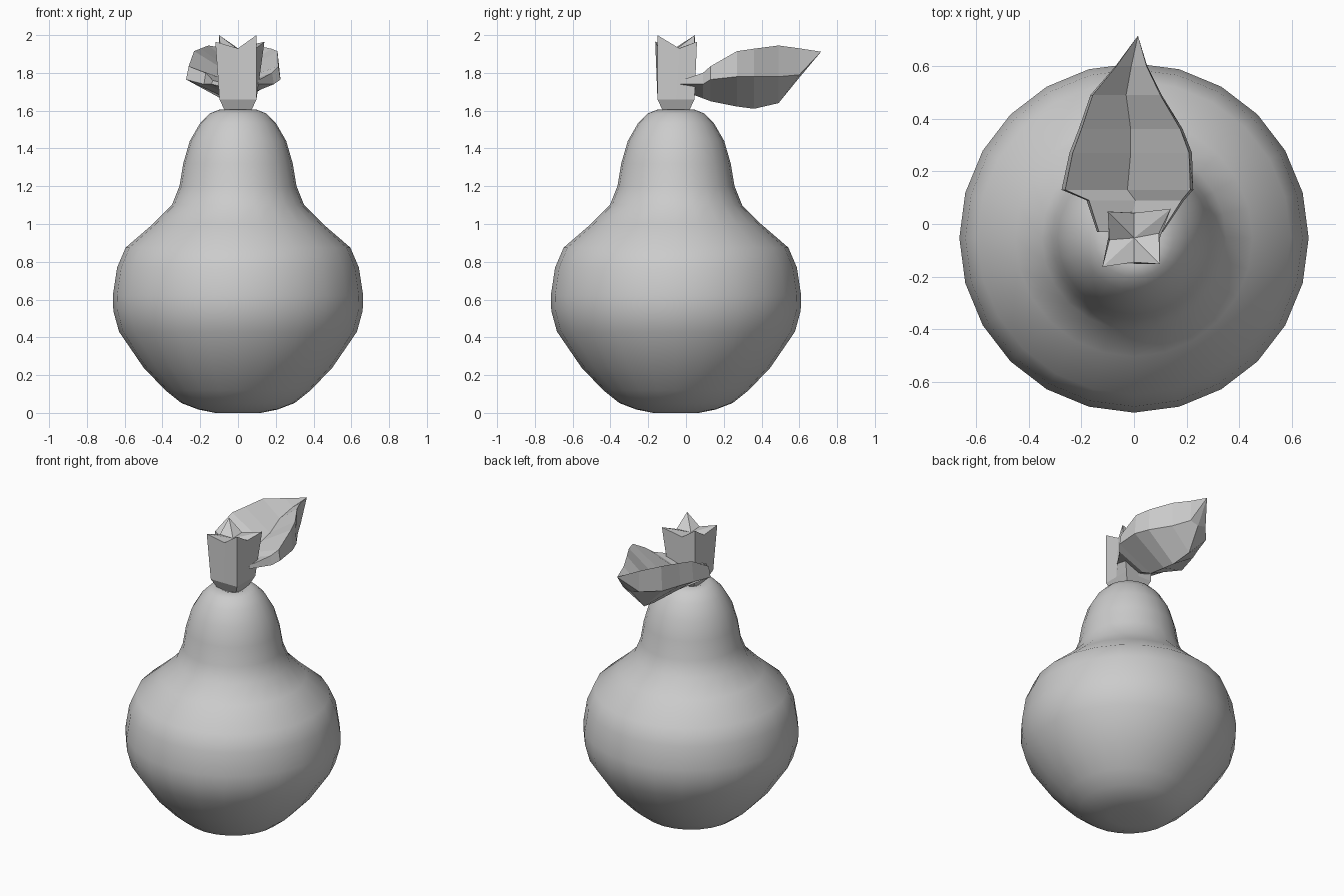
import bpy, bmesh, math

if "Cube" in bpy.data.objects:
    bpy.data.objects.remove(bpy.data.objects["Cube"])

mat = bpy.data.materials.new("plain grey")
mat.diffuse_color = (0.6, 0.6, 0.6, 1)
mat.use_nodes = True
mat.node_tree.nodes["Principled BSDF"].inputs["Base Color"].default_value = mat.diffuse_color


def loft(name, rings, smooth=False, cap_start=True, cap_end=True):
    """Skin closed rings of points; a ring with one point becomes a tip."""
    bm = bmesh.new()
    vs = [[bm.verts.new(p) for p in r] for r in rings]
    for a, b in zip(vs, vs[1:]):
        n = max(len(a), len(b))
        for i in range(n):
            j = (i + 1) % n
            if len(a) == 1:
                bm.faces.new((a[0], b[j], b[i]))
            elif len(b) == 1:
                bm.faces.new((a[i], a[j], b[0]))
            else:
                bm.faces.new((a[i], a[j], b[j], b[i]))
    if cap_start and len(vs[0]) > 2:
        bm.faces.new(vs[0][::-1])
    if cap_end and len(vs[-1]) > 2:
        bm.faces.new(vs[-1])
    bmesh.ops.recalc_face_normals(bm, faces=bm.faces[:])
    me = bpy.data.meshes.new(name)
    bm.to_mesh(me)
    bm.free()
    me.materials.append(mat)
    for p in me.polygons:
        p.use_smooth = smooth
    ob = bpy.data.objects.new(name, me)
    bpy.context.collection.objects.link(ob)
    return ob


# Pear body: turned profile (radius, height), 24 sides
CY = -0.053
profile = [(0.0, 0.005), (0.12, 0.0), (0.21, 0.018), (0.30, 0.052), (0.385, 0.12),
           (0.50, 0.24), (0.63, 0.43), (0.66, 0.54), (0.663, 0.62), (0.64, 0.77),
           (0.595, 0.875), (0.45, 1.0), (0.35, 1.1), (0.31, 1.2), (0.29, 1.32),
           (0.255, 1.44), (0.20, 1.535), (0.15, 1.585), (0.10, 1.605), (0.06, 1.592),
           (0.0, 1.58)]
rings = []
for r, z in profile:
    n = 24 if r > 0 else 1
    rings.append([(r * math.cos(math.tau * i / n), CY + r * math.sin(math.tau * i / n), z)
                  for i in range(n)])
loft("pear_body", rings, smooth=True)


# Stem: square post, flaring to a notched crown
def square(h, z):
    return [(x * h, CY + y * h, z) for x, y in
            ((-1, -1), (0, -1), (1, -1), (1, 0), (1, 1), (0, 1), (-1, 1), (-1, 0))]


crown = [(-0.12, -0.163, 1.965), (0, -0.145, 1.93), (0.098, -0.152, 2.0), (0.095, -0.035, 1.93),
         (0.14, 0.058, 1.965), (0, 0.042, 1.93), (-0.1, 0.047, 2.0), (-0.093, -0.06, 1.93)]
loft("stem", [square(0.065, 1.575), square(0.07, 1.60), square(0.098, 1.66), crown,
              [(0, CY, 1.925)]])

# Leaf: boat-shaped sections (y, left, right, rim z, bulge z, keel z, valley z)
sections = [(-0.03, -0.14, 0.11, 1.76, 1.74, 1.71, 1.73),
            (0.09, -0.18, 0.19, 1.80, 1.74, 1.665, 1.74),
            (0.13, -0.275, 0.225, 1.835, 1.765, 1.65, 1.75),
            (0.27, -0.245, 0.22, 1.915, 1.78, 1.622, 1.78),
            (0.36, -0.21, 0.185, 1.928, 1.78, 1.61, 1.80),
            (0.49, -0.165, 0.105, 1.945, 1.78, 1.64, 1.845),
            (0.60, -0.07, 0.05, 1.93, 1.79, 1.775, 1.885)]
rings = []
for y, l, r, zr, zb, zk, zv in sections:
    c = (l + r) / 2
    rings.append([(c, y, zk), (r, y, zb), (r * 0.95, y, zr),
                  (c, y, zv), (l * 0.95, y, zr), (l, y, zb)])
rings.append([(0.015, 0.715, 1.912)])
loft("leaf", rings)
